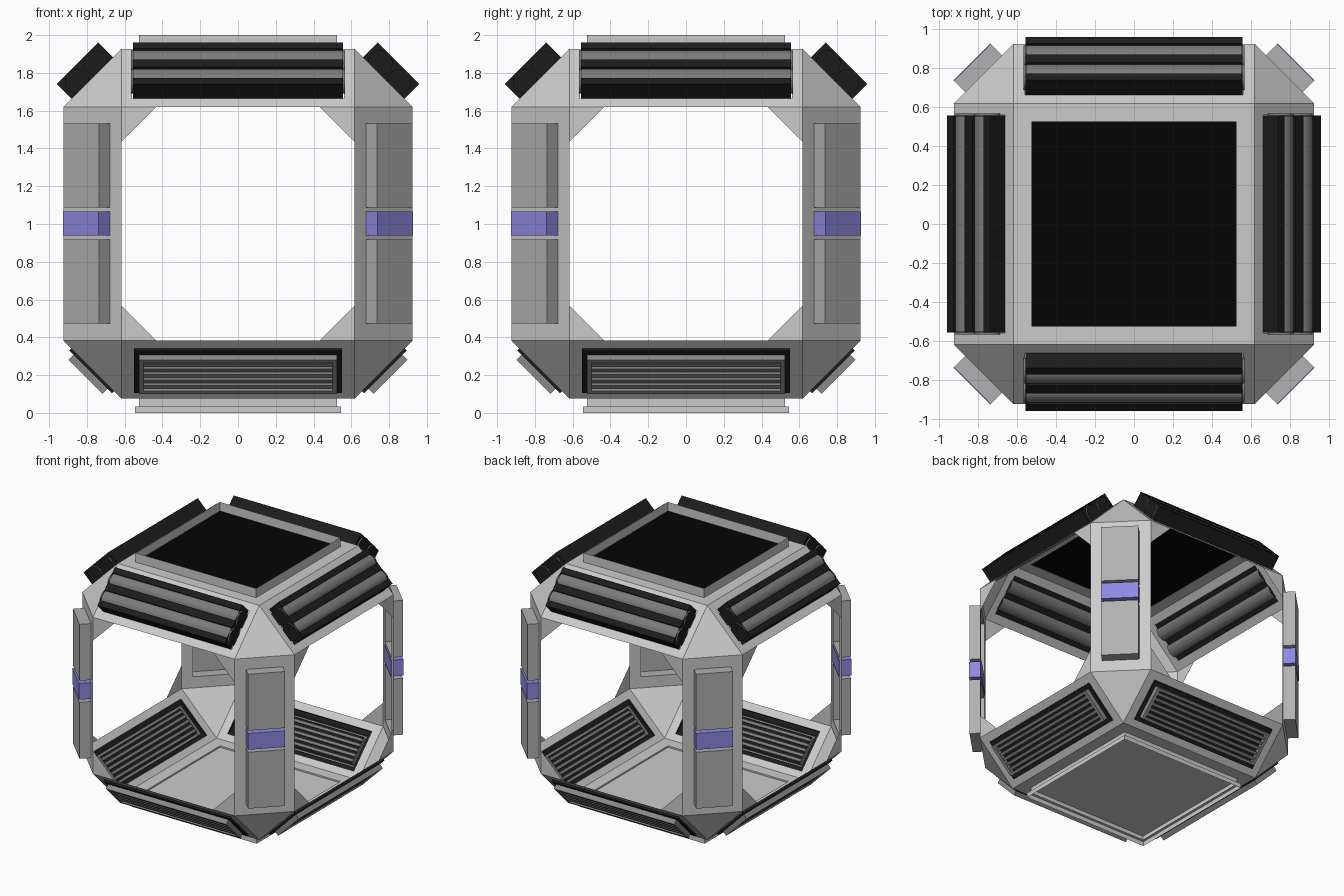
import bpy, bmesh, math
from mathutils import Matrix, Vector

if "Cube" in bpy.data.objects:
    bpy.data.objects.remove(bpy.data.objects["Cube"])

CZ, OUT, INN = 1.002, 0.925, 0.618        # body centre height, outer and inner half sizes
MID = (OUT + INN) / 2
HW = (OUT - INN) / math.sqrt(2)           # half width of a chamfer face


def mat(name, *col):
    m = bpy.data.materials.new(name)
    m.diffuse_color = (*col, 1)
    m.use_nodes = True
    m.node_tree.nodes["Principled BSDF"].inputs["Base Color"].default_value = m.diffuse_color
    return m


BLACK = mat("black", 0.012, 0.012, 0.012)
SCREEN_BLACK = mat("screen_black", 0.0015, 0.0015, 0.0015)
DARK = mat("dark_grey", 0.2, 0.2, 0.2)
RIM = mat("rim_grey", 0.25, 0.25, 0.25)
PANEL = mat("panel_grey", 0.44, 0.44, 0.44)
BLUE = mat("blue", 0.27, 0.25, 0.75)


def finish(name, bm, material=None, smooth=False):
    bmesh.ops.remove_doubles(bm, verts=bm.verts, dist=1e-5)
    me = bpy.data.meshes.new(name)
    bm.to_mesh(me)
    bm.free()
    ob = bpy.data.objects.new(name, me)
    bpy.context.collection.objects.link(ob)
    if material:
        me.materials.append(material)
    if smooth:
        bpy.context.view_layer.objects.active = ob
        ob.select_set(True)
        bpy.ops.object.shade_smooth_by_angle()
        ob.select_set(False)


def frame(c, n, u, k):
    """Local axes (u, v, outward n) on a face, turned k quarter turns about z."""
    n, u = Vector(n).normalized(), Vector(u).normalized()
    v = n.cross(u)
    m = Matrix((u, v, n)).transposed().to_4x4()
    m.translation = c
    return Matrix.Translation((0, 0, CZ)) @ Matrix.Rotation(k * math.pi / 2, 4, 'Z') @ m


def poly(bm, M, pts):
    bm.faces.new([bm.verts.new(M @ Vector(p)) for p in pts])


def corners(r, d):
    a, b, c, e = r
    return [(a, c, d), (b, c, d), (b, e, d), (a, e, d)]


def loft(bm, M, r0, d0, r1, d1):
    """Four quads joining two rectangles: a flat ring, or a set of walls."""
    p, q = corners(r0, d0), corners(r1, d1)
    for i in range(4):
        j = (i + 1) % 4
        poly(bm, M, [p[i], p[j], q[j], q[i]])


def rect(bm, M, r, d, flip=False):
    p = corners(r, d)
    poly(bm, M, p[::-1] if flip else p)


def box(bm, M, r, d0, d1):
    loft(bm, M, r, d0, r, d1)
    rect(bm, M, r, d1)
    rect(bm, M, r, d0, True)


def sym(a, b, v=0):
    return (-a, a, v - b, v + b)


UPPER = [frame((0, -MID, MID), (0, -1, 1), (1, 0, 0), k) for k in range(4)]
LOWER = [frame((0, -MID, -MID), (0, -1, -1), (1, 0, 0), k) for k in range(4)]
POSTS = [frame((MID, -MID, 0), (1, -1, 0), (1, 1, 0), k) for k in range(4)]
SIDES = [frame((0, -OUT, 0), (0, -1, 0), (1, 0, 0), k) for k in range(4)]
TOP = frame((0, 0, OUT), (0, 0, 1), (1, 0, 0), 0)
BOTTOM = frame((0, 0, -OUT), (0, 0, -1), (1, 0, 0), 0)

BANK = sym(0.56, 0.155)       # opening for the tube banks
GRILLE = sym(0.55, 0.16, -0.003)      # opening for the grilles
SCREEN = sym(0.525, 0.525)
PANELS = [sym(0.134, 0.2225, s * 0.3075) for s in (-1, 1)]

# Body shell: thin sheet of a chamfered cube with open sides
bm = bmesh.new()
for M in UPPER:
    loft(bm, M, sym(INN, HW), 0, BANK, 0)
for M in LOWER:
    loft(bm, M, sym(INN, HW), 0, GRILLE, 0)
for M in POSTS:
    for s, p in zip((-1, 1), PANELS):
        loft(bm, M, sym(HW, INN / 2, s * INN / 2), 0, p, 0)
for M in (TOP, BOTTOM):
    loft(bm, M, sym(INN, INN), 0, SCREEN, 0)
I = Matrix.Translation((0, 0, CZ))
for x in (-1, 1):
    for y in (-1, 1):
        for z in (-1, 1):
            t = [(x * OUT, y * INN, z * INN), (x * INN, y * OUT, z * INN), (x * INN, y * INN, z * OUT)]
            poly(bm, I, t if x * y * z > 0 else t[::-1])
finish("body_shell", bm)

# Small triangular gussets in the corners of the side openings
bm = bmesh.new()
for M in SIDES:
    for x in (-1, 1):
        for y in (-1, 1):
            t = [(x * INN, y * INN, 0), (x * (INN - 0.185), y * INN, 0), (x * INN, y * (INN - 0.185), 0)]
            poly(bm, M, t if x * y > 0 else t[::-1])
finish("corner_gussets", bm)

# Raised post panels (open towards the inside) and blue light bands
bm, lights = bmesh.new(), bmesh.new()
for M in POSTS:
    for p in PANELS:
        loft(bm, M, p, 0, p, 0.083)
        rect(bm, M, p, 0.083)
    box(lights, M, sym(0.134, 0.064), -0.005, 0.086)
finish("post_panels", bm, PANEL)
finish("post_lights", lights, BLUE)

# Upper banks: three black bars and end plates with two fat tubes between them
bars, tubes, caps = bmesh.new(), bmesh.new(), bmesh.new()
for M in UPPER:
    for v, h in ((-0.1325, 0.0225), (0, 0.028), (0.1325, 0.0225)):
        box(bars, M, sym(0.556, h, v), 0, 0.11)
    for s in (-0.5545, 0.5545):
        box(bars, M, (s - 0.0015, s + 0.0015, -0.155, 0.155), 0, 0.11)
    for v in (-0.07, 0.07):
        c = [(v + 0.065 * math.cos(a), 0.044 + 0.065 * math.sin(a))
             for a in (2 * math.pi * i / 32 for i in range(32))]
        for i in range(32):
            (a, b), (d, e) = c[i - 1], c[i]
            poly(tubes, M, [(-0.566, a, b), (0.566, a, b), (0.566, d, e), (-0.566, d, e)])
        poly(caps, M, [(0.566, a, b) for a, b in c])
        poly(caps, M, [(-0.566, a, b) for a, b in c[::-1]])
bmesh.ops.recalc_face_normals(tubes, faces=tubes.faces)
finish("bank_bars", bars, BLACK)
finish("bank_tubes", tubes, DARK, smooth=True)
finish("bank_tube_caps", caps, BLACK)

# Lower grilles: black surround, grey rim, slats over a black backing
surround, rim, slats = bmesh.new(), bmesh.new(), bmesh.new()
for M in LOWER:
    hole, slot = sym(0.525, 0.127, -0.003), sym(0.5, 0.107, -0.003)
    loft(surround, M, GRILLE, 0, GRILLE, 0.015)
    loft(surround, M, GRILLE, 0.015, hole, 0.015)
    rect(surround, M, slot, 0.022)
    loft(rim, M, hole, 0.015, hole, 0.053)
    loft(rim, M, hole, 0.053, slot, 0.053)
    loft(rim, M, slot, 0.053, slot, 0.015)
    for i in range(5):
        box(slats, M, sym(0.5, 0.011, (i - 2) * 0.041 - 0.003), 0.012, 0.046)
finish("grille_surrounds", surround, BLACK)
finish("grille_rims", rim, RIM)
finish("grille_slats", slats, DARK)

# Top: thin raised frame around a sunken black screen
bm = bmesh.new()
loft(bm, TOP, SCREEN, 0, SCREEN, 0.073)
finish("top_frame", bm)
bm = bmesh.new()
rect(bm, TOP, SCREEN, 0.002)
finish("top_screen", bm, SCREEN_BLACK)

# Base: stepped skirt around a deeply recessed floor plate
bm = bmesh.new()
foot = sym(0.545, 0.545)
loft(bm, BOTTOM, SCREEN, 0, SCREEN, 0.042)
loft(bm, BOTTOM, SCREEN, 0.042, foot, 0.042)
loft(bm, BOTTOM, foot, 0.042, foot, 0.077)
finish("base_skirt", bm)
bm = bmesh.new()
rect(bm, BOTTOM, SCREEN, 0.012)
finish("base_floor", bm)
